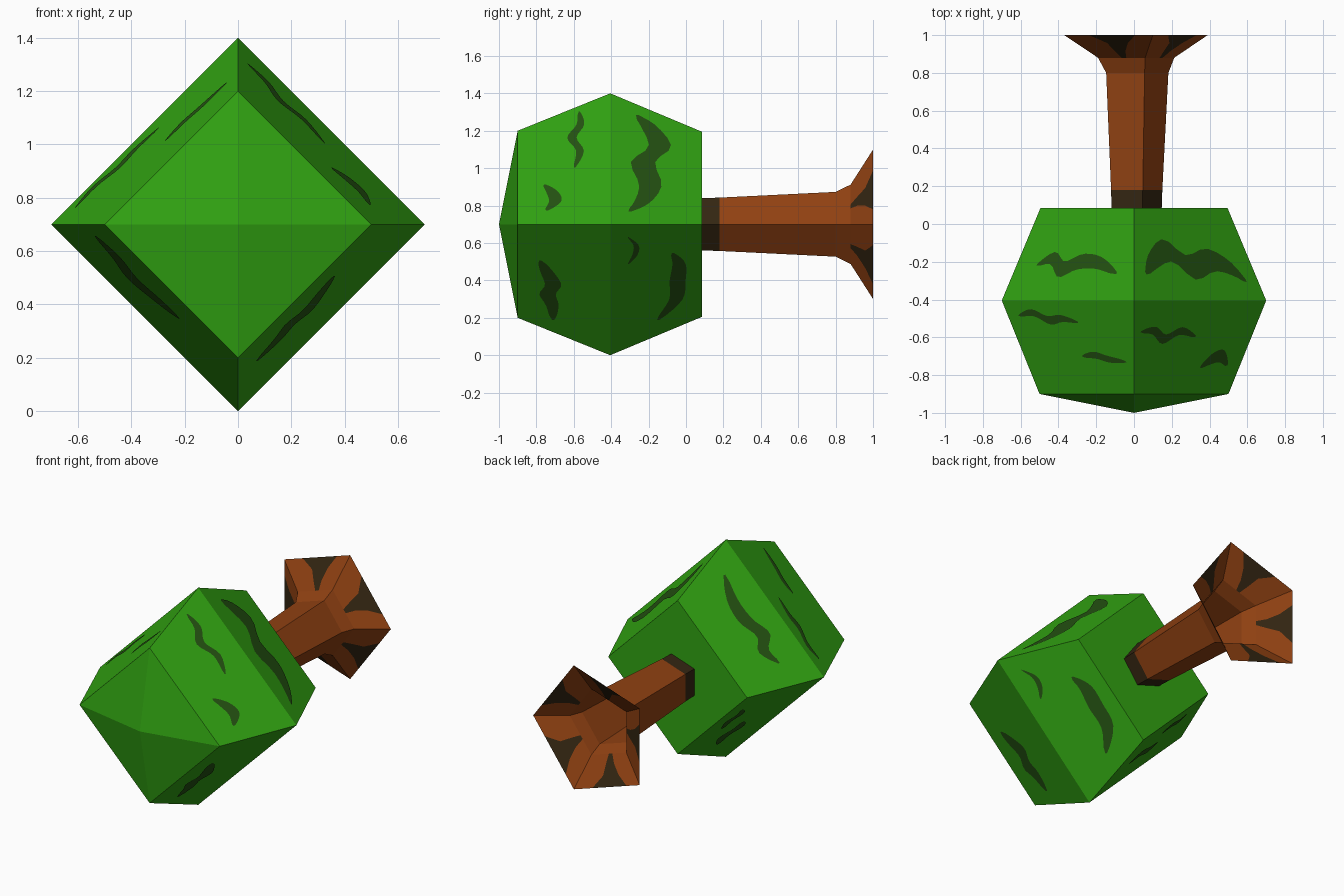
import bpy, bmesh, math
from mathutils import Vector

if "Cube" in bpy.data.objects:
    bpy.data.objects.remove(bpy.data.objects["Cube"])

CZ = 0.7  # height of the long axis


def material(name, col):
    m = bpy.data.materials.new(name)
    m.diffuse_color = (*col, 1)
    m.use_nodes = True
    m.node_tree.nodes["Principled BSDF"].inputs["Base Color"].default_value = m.diffuse_color
    return m


LEAF = material("leaf green", (0.031, 0.37, 0.006))
LEAF_DARK = material("dark leaf green", (0.018, 0.085, 0.006))
BARK = material("bark brown", (0.28, 0.053, 0.006))
BARK_DARK = material("dark bark", (0.034, 0.019, 0.006))


def finish(bm, name, mats):
    me = bpy.data.meshes.new(name)
    bm.to_mesh(me)
    bm.free()
    for m in mats:
        me.materials.append(m)
    ob = bpy.data.objects.new(name, me)
    bpy.context.collection.objects.link(ob)
    return ob


def ring(sides, y, r, cx=0.0):
    return [Vector((cx + r * math.cos(i * math.tau / sides), y,
                    CZ + r * math.sin(i * math.tau / sides))) for i in range(sides)]


# Foliage: four-sided barrel with a low point in front and a flat back
Y0, Y1, Y2 = -0.9, -0.405, 0.085
bm = bmesh.new()
rings = [[bm.verts.new(p) for p in ring(4, y, r)]
         for y, r in ((Y0, 0.5), (Y1, 0.7), (Y2, 0.495))]
tip = bm.verts.new((0, -1, CZ))
for i in range(4):
    j = (i + 1) % 4
    bm.faces.new((tip, rings[0][j], rings[0][i]))
    for a, b in zip(rings, rings[1:]):
        bm.faces.new((a[i], a[j], b[j], b[i]))
bm.faces.new(rings[2])
bmesh.ops.recalc_face_normals(bm, faces=bm.faces[:])
finish(bm, "foliage", [LEAF])

# Trunk: open five-sided tube with a flared foot, dark collar and dark root patches
bm = bmesh.new()
sections = [ring(5, 0.06, 0.146), ring(5, 0.18, 0.15), ring(5, 0.8, 0.182),
            ring(5, 0.88, 0.223, -0.01), ring(5, 1.0, 0.42, -0.03)]


def quad(a, b, c, d, mat):
    f = bm.faces.new([bm.verts.new(p) for p in (a, b, c, d)])
    f.material_index = mat


# root patch outline: distance from the narrow ring, left and right fraction
PATCH = [(0, 0.4, 0.5), (0.3, 0.37, 0.55), (0.65, 0.3, 0.58), (1, 0.2, 0.72)]
for i in range(5):
    j = (i + 1) % 5
    for k in range(3):
        a, b = sections[k], sections[k + 1]
        quad(a[i], b[i], b[j], a[j], 1 if k == 0 else 0)
    a, b = sections[3], sections[4]

    def at(t, s):
        return a[i].lerp(b[i], t).lerp(a[j].lerp(b[j], t), s)

    for (t0, l0, r0), (t1, l1, r1) in zip(PATCH, PATCH[1:]):
        for s0, s1, e0, e1, mat in ((0, 0, l0, l1, 0), (l0, l1, r0, r1, 1), (r0, r1, 1, 1, 0)):
            quad(at(t0, s0), at(t1, s1), at(t1, e1), at(t0, e0), mat)
bmesh.ops.remove_doubles(bm, verts=bm.verts[:], dist=0.0005)
bmesh.ops.recalc_face_normals(bm, faces=bm.faces[:])
finish(bm, "trunk", [BARK, BARK_DARK])


# Leaf marks: thin tapered strokes lying on the foliage faces
def radius(y):
    if y < Y1:
        return 0.5 + 0.2 * (y - Y0) / (Y1 - Y0)
    return 0.7 - 0.205 * (y - Y1) / (Y2 - Y1)


def mark(name, sx, sz, width, path):
    """path: (distance from mid height, y) along the stroke"""
    bm = bmesh.new()
    n = 16
    pts = [Vector(p) for p in path]
    pts = [2 * pts[0] - pts[1]] + pts + [2 * pts[-1] - pts[-2]]
    rows = []
    for k in range(n + 1):
        u = k / n * (len(path) - 1)
        i = min(int(u), len(path) - 2)
        t = u - i
        p0, p1, p2, p3 = pts[i:i + 4]
        p = 0.5 * (2 * p1 + (p2 - p0) * t + (2 * p0 - 5 * p1 + 4 * p2 - p3) * t * t
                   + (3 * p1 - p0 - 3 * p2 + p3) * t ** 3)
        w = width / 2 * (0.12 + 0.88 * math.sin(math.pi * k / n) ** 0.6)
        row = []
        for y in (p.y - w, p.y + w):
            x = radius(y) - p.x
            row.append(bm.verts.new((sx * (x + 0.003), y, CZ + sz * (p.x + 0.003))))
        rows.append(row)
    for a, b in zip(rows, rows[1:]):
        f = bm.faces.new((a[0], a[1], b[1], b[0]))
        f.normal_update()
        if f.normal.dot(Vector((sx, 0, sz))) < 0:
            f.normal_flip()
    finish(bm, name, [LEAF_DARK])


mark("mark_right_top_front", 1, 1, 0.05,
     [(0.6, -0.57), (0.53, -0.565), (0.46, -0.61), (0.39, -0.567), (0.3, -0.595)])
mark("mark_right_top_front_small", 1, 1, 0.07,
     [(0.21, -0.755), (0.17, -0.715), (0.12, -0.7), (0.07, -0.745)])
mark("mark_right_top_back", 1, 1, 0.13,
     [(0.58, -0.26), (0.51, -0.19), (0.41, -0.14), (0.33, -0.23), (0.21, -0.19),
      (0.12, -0.23), (0.065, -0.3)])
mark("mark_right_low_front", 1, -1, 0.09,
     [(0.19, -0.78), (0.25, -0.745), (0.32, -0.71), (0.37, -0.74), (0.43, -0.715), (0.51, -0.71)])
mark("mark_right_low_back_small", 1, -1, 0.03,
     [(0.065, -0.31), (0.11, -0.267), (0.16, -0.273), (0.21, -0.308)])
mark("mark_right_low_back", 1, -1, 0.085,
     [(0.15, -0.07), (0.21, -0.037), (0.3, -0.045), (0.4, -0.055), (0.51, -0.15)])
mark("mark_left_top_front", -1, 1, 0.045,
     [(0.06, -0.485), (0.14, -0.47), (0.21, -0.51), (0.28, -0.5), (0.36, -0.52)])
mark("mark_left_top_front_small", -1, 1, 0.04,
     [(0.31, -0.7), (0.38, -0.695), (0.44, -0.715), (0.53, -0.73)])
mark("mark_left_top_back", -1, 1, 0.085,
     [(0.11, -0.215), (0.18, -0.18), (0.25, -0.24), (0.33, -0.2), (0.43, -0.205), (0.55, -0.26)])
mark("mark_left_low_front", -1, -1, 0.09,
     [(0.04, -0.72), (0.12, -0.715), (0.2, -0.67), (0.28, -0.7), (0.35, -0.73)])
mark("mark_left_low_back_small", -1, -1, 0.05,
     [(0.13, 0.0), (0.18, -0.03), (0.24, -0.01), (0.31, -0.03)])
mark("mark_left_low_back", -1, -1, 0.07,
     [(0.29, -0.15), (0.35, -0.17), (0.42, -0.14), (0.5, -0.17)])
